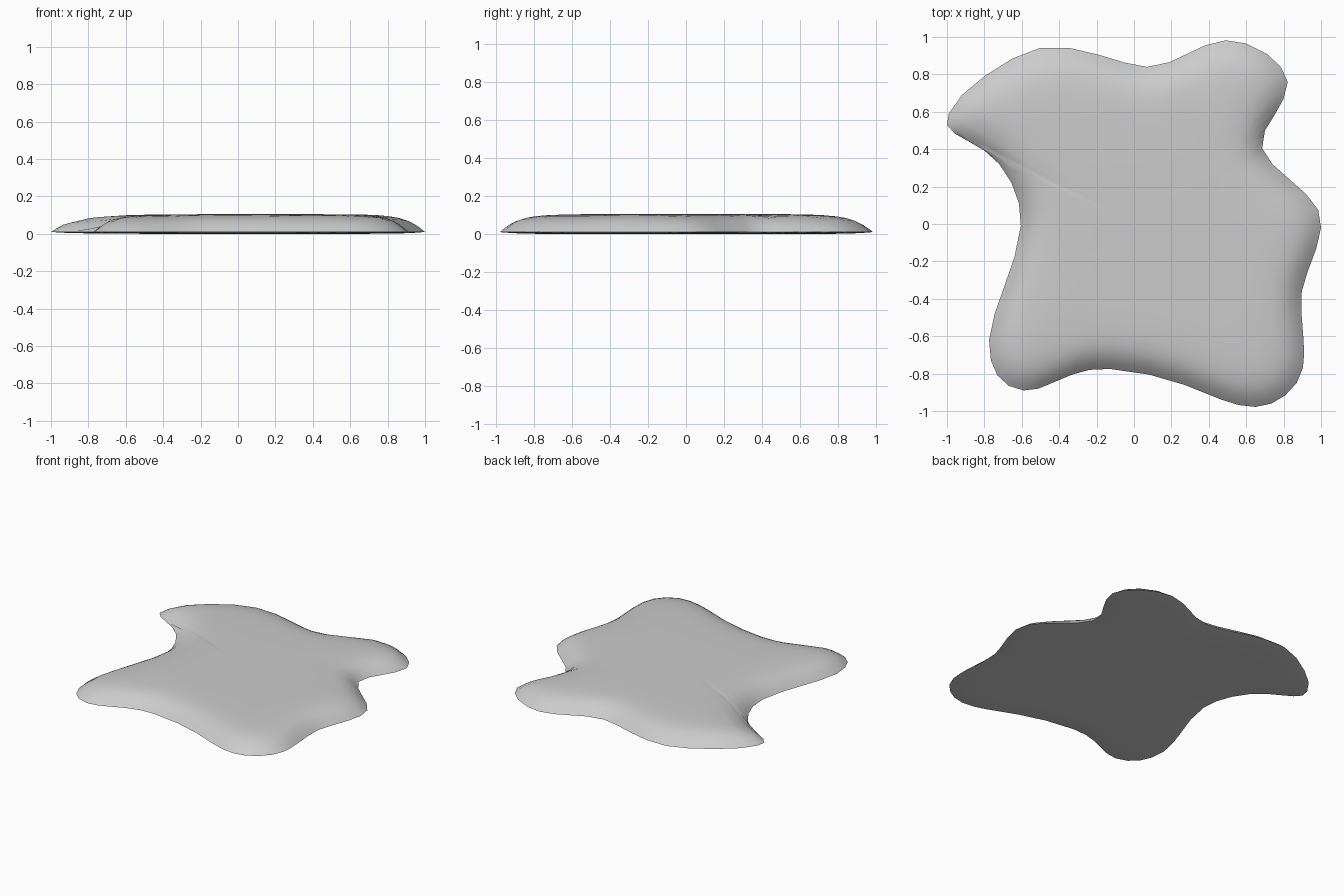
import bpy, bmesh, math

if "Cube" in bpy.data.objects:
    bpy.data.objects.remove(bpy.data.objects["Cube"])

# Puddle outline seen from above, clockwise from the left tip
OUTLINE = [
    (-1, .53), (-.99, .59), (-.92, .69), (-.80, .79), (-.65, .885), (-.50, .942), (-.34, .94),
    (-.19, .905), (-.05, .863), (.07, .84), (.19, .865), (.38, .955), (.49, .982), (.60, .965),
    (.71, .91), (.785, .84), (.822, .76), (.80, .67), (.75, .58), (.70, .50), (.685, .405),
    (.74, .32), (.92, .16), (.985, .075), (1, -.02), (.975, -.13), (.93, -.25), (.897, -.36),
    (.895, -.47), (.905, -.60), (.91, -.69), (.903, -.77), (.87, -.85), (.81, -.915),
    (.735, -.96), (.65, -.978), (.56, -.968), (.47, -.94), (.27, -.86), (.08, -.805),
    (-.13, -.775), (-.24, -.78), (-.33, -.805), (-.51, -.88), (-.59, -.89), (-.67, -.865),
    (-.73, -.81), (-.765, -.73), (-.775, -.62), (-.745, -.48), (-.64, -.18), (-.605, -.01),
    (-.615, .11), (-.655, .22), (-.72, .32), (-.80, .393), (-.96, .485)]
RIM, TOP, SOFT = .01, .105, .1
N = len(OUTLINE)

# Dense boundary samples (position and length)
samples = []
for i, (x0, y0) in enumerate(OUTLINE):
    x1, y1 = OUTLINE[(i + 1) % N]
    length = math.hypot(x1 - x0, y1 - y0)
    for k in range(12):
        t = (k + .5) / 12
        samples.append((x0 + (x1 - x0) * t, y0 + (y1 - y0) * t, length / 12))


def fullness(x, y):
    """0 at the rim, 1 inside; gentle in the lobes and steep in the notches."""
    pull = sum(l / ((x - a) ** 2 + (y - b) ** 2) for a, b, l in samples)
    return math.tanh(math.pi / pull / SOFT)


# Rings shrinking towards the middle, shared by the domed top and the shallow underside
bm = bmesh.new()
rim = [bm.verts.new((x, y, RIM)) for x, y in OUTLINE]
SCALES = [.975, .945, .91, .87, .82, .76, .68, .56, .35]
for height in (TOP, 0):
    outer = rim
    for s in SCALES:
        ring = []
        for x, y in OUTLINE:
            px, py = x * s, y * s
            ring.append(bm.verts.new((px, py, RIM + (height - RIM) * fullness(px, py))))
        for i in range(N):
            j = (i + 1) % N
            bm.faces.new((outer[i], outer[j], ring[j], ring[i]))
        outer = ring
    centre = bm.verts.new((0, 0, height))
    for i in range(N):
        bm.faces.new((outer[i], outer[(i + 1) % N], centre))
bmesh.ops.recalc_face_normals(bm, faces=bm.faces)

mesh = bpy.data.meshes.new("puddle")
bm.to_mesh(mesh)
bm.free()
puddle = bpy.data.objects.new("puddle", mesh)
bpy.context.collection.objects.link(puddle)

# Smooth surface with a crisp rim
bpy.context.view_layer.objects.active = puddle
puddle.select_set(True)
bpy.ops.object.shade_smooth_by_angle(angle=math.radians(30))
